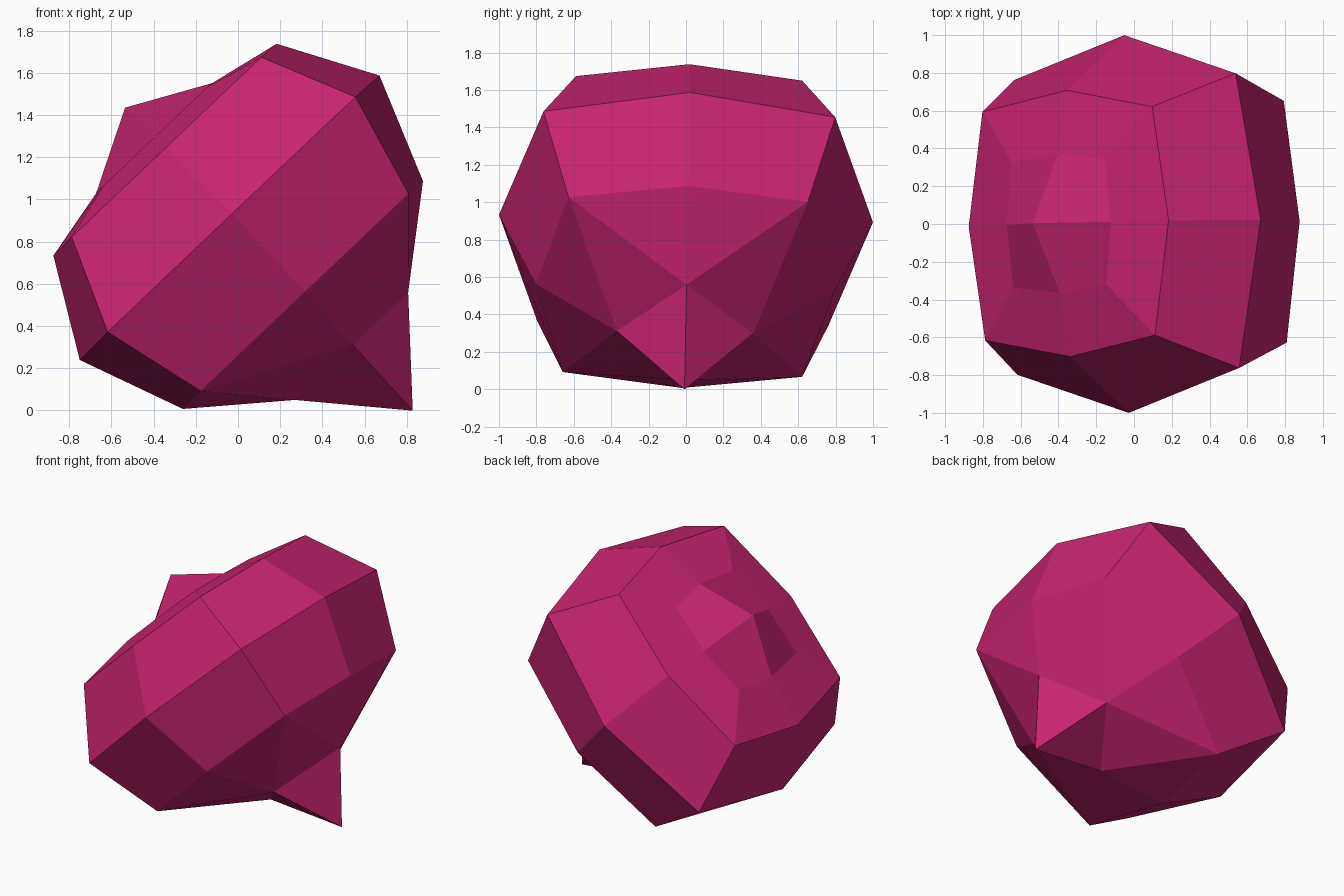
import bpy, bmesh
from mathutils import Matrix, Vector

cube = bpy.data.objects.get("Cube")
if cube:
    bpy.data.objects.remove(cube, do_unlink=True)

# Single berry-pink colour
pink = bpy.data.materials.new("berry_pink")
pink.use_nodes = True
colour = (0.57, 0.018, 0.162, 1)
pink.diffuse_color = colour
pink.node_tree.nodes["Principled BSDF"].inputs["Base Color"].default_value = colour

bm = bmesh.new()


def ring(h, ax, ay, dx, dy):
    """Eight-sided rounded-square ring: axis radii ax, ay and corner offsets dx, dy."""
    pts = [(ax, 0), (dx, dy), (0, ay), (-dx, dy), (-ax, 0), (-dx, -dy), (0, -ay), (dx, -dy)]
    return [bm.verts.new((x, y, h)) for x, y in pts]


# Body rings, from the lower shoulder up to the raised crown
rings = [
    ring(0.185, 0.785, 0.80, 0.68, 0.64),
    ring(0.69, 0.98, 1.00, 0.81, 0.78),
    ring(1.135, 0.73, 0.705, 0.62, 0.605),
    ring(1.21, 0.38, 0.37, 0.34, 0.33),
]
for low, high in zip(rings, rings[1:]):
    for i in range(8):
        j = (i + 1) % 8
        bm.faces.new((low[i], low[j], high[j], high[i]))

# Crown: four kite faces meeting at a low peak
peak = bm.verts.new((0, 0, 1.41))
crown = rings[-1]
for i in range(0, 8, 2):
    bm.faces.new((crown[i], crown[i + 1], crown[(i + 2) % 8], peak))

# Underside: diamond collar and four-sided pointed tip
collar = [bm.verts.new((x, y, -0.15)) for x, y in ((0.37, 0), (0, 0.365), (-0.37, 0), (0, -0.365))]
tip = bm.verts.new((0, 0, -0.571))
base = rings[0]
for k in range(4):
    a, b = collar[k], collar[(k + 1) % 4]
    corner, side = base[2 * k + 1], base[2 * k]
    bm.faces.new((a, b, corner))
    bm.faces.new((side, a, corner))
    bm.faces.new((side, base[2 * k - 1], a))
    bm.faces.new((b, a, tip))

# Lean the axis towards -x and stand the fruit on the floor
u, v, a = Vector((0.725, 0, 0.688)), Vector((0, 1, 0)), Vector((-0.688, 0, 0.725))
lean = Matrix((u, v, a)).transposed().to_4x4()
centre = Matrix.Translation((0, 0, 0.9))
twist = centre @ Matrix.Rotation(0.012, 4, 'Z') @ Matrix.Rotation(-0.02, 4, 'X') @ centre.inverted()
bm.transform(twist @ Matrix.Translation(u * 0.6) @ lean)
bmesh.ops.recalc_face_normals(bm, faces=bm.faces)

mesh = bpy.data.meshes.new("faceted_fruit")
bm.to_mesh(mesh)
bm.free()
mesh.materials.append(pink)
fruit = bpy.data.objects.new("faceted_fruit", mesh)
bpy.context.collection.objects.link(fruit)
